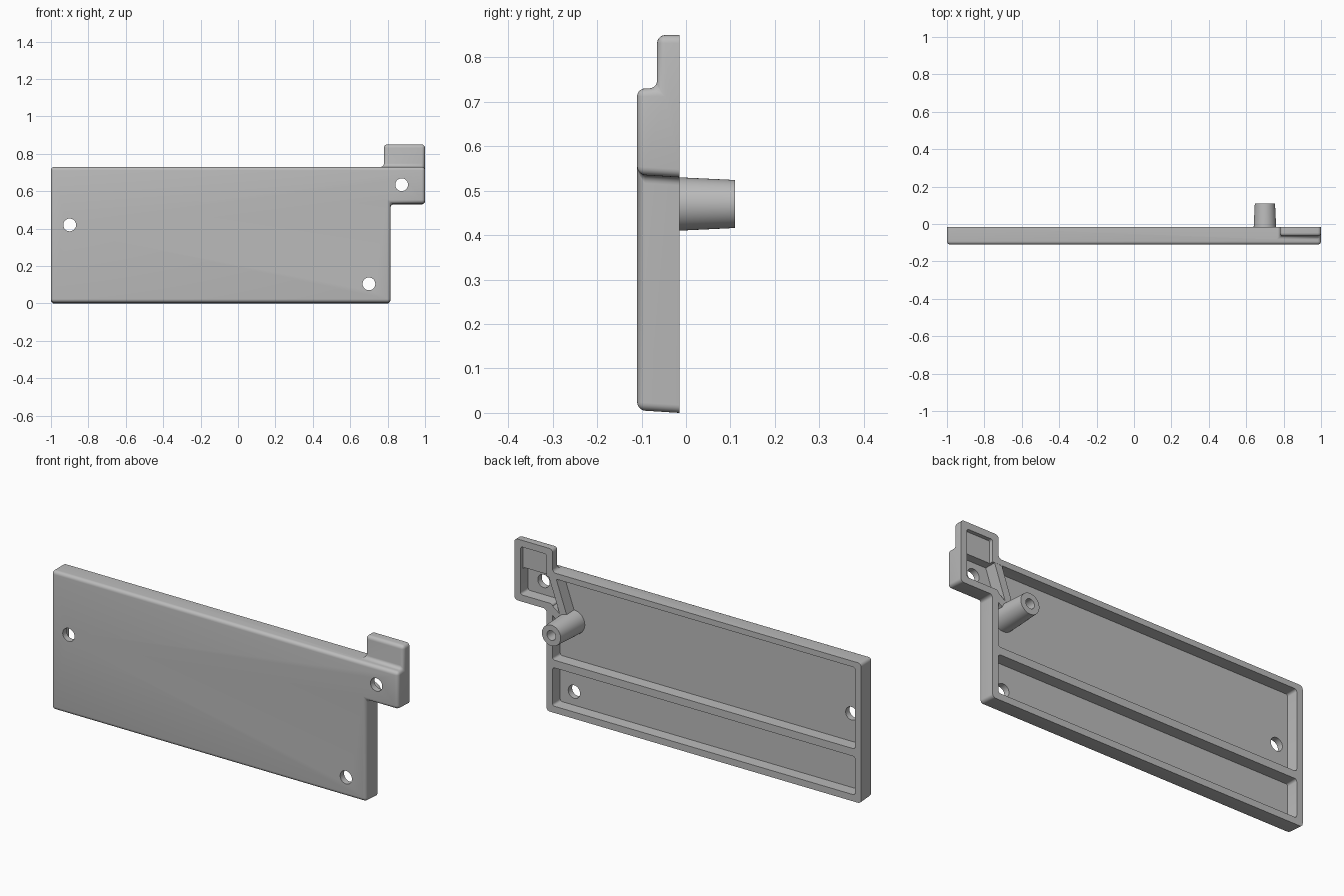
import bpy
import bmesh
import math
from mathutils import Vector

if "Cube" in bpy.data.objects:
    bpy.data.objects.remove(bpy.data.objects["Cube"])

FRONT, STEP, BACK, FLOOR = -0.11, -0.065, -0.015, -0.078

grey = bpy.data.materials.new("plain grey")
grey.use_nodes = True
grey.diffuse_color = (0.5, 0.5, 0.5, 1)
grey.node_tree.nodes["Principled BSDF"].inputs["Base Color"].default_value = (0.5, 0.5, 0.5, 1)


def make_object(name, bm):
    bmesh.ops.recalc_face_normals(bm, faces=bm.faces)
    mesh = bpy.data.meshes.new(name)
    bm.to_mesh(mesh)
    bm.free()
    mesh.materials.append(grey)
    obj = bpy.data.objects.new(name, mesh)
    bpy.context.collection.objects.link(obj)
    return obj


def prism(name, outline, y0, y1, corner=0):
    """Extrude an x-z outline along y, optionally rounding its corners."""
    bm = bmesh.new()
    face = bm.faces.new([bm.verts.new((x, y0, z)) for x, z in outline])
    grown = bmesh.ops.extrude_face_region(bm, geom=[face])["geom"]
    moved = [v for v in grown if isinstance(v, bmesh.types.BMVert)]
    bmesh.ops.translate(bm, verts=moved, vec=(0, y1 - y0, 0))
    if corner:
        edges = [e for e in bm.edges if abs(e.verts[0].co.y - e.verts[1].co.y) > 0.001]
        bmesh.ops.bevel(bm, geom=edges, offset=corner, segments=4, profile=0.5, affect='EDGES')
    return make_object(name, bm)


def rectangle(x0, x1, z0, z1):
    return [(x0, z0), (x1, z0), (x1, z1), (x0, z1)]


def lathe(name, profile, x, z, sides=48):
    """Turn a closed (radius, y) profile round an axis along y."""
    bm = bmesh.new()
    verts = [bm.verts.new((x + r, y, z)) for r, y in profile]
    edges = [bm.edges.new(pair) for pair in zip(verts, verts[1:])]
    bmesh.ops.spin(bm, geom=verts + edges, cent=(x, 0, z), axis=(0, 1, 0),
                   angle=math.tau, steps=sides)
    bmesh.ops.remove_doubles(bm, verts=bm.verts, dist=0.0001)
    return make_object(name, bm)


def cut(target, cutter):
    cutter.hide_render = True
    mod = target.modifiers.new("cut", 'BOOLEAN')
    mod.operation, mod.solver, mod.object = 'DIFFERENCE', 'EXACT', cutter
    bpy.context.view_layer.objects.active = target
    bpy.ops.object.modifier_apply(modifier=mod.name)
    bpy.data.objects.remove(cutter)


def smooth(obj):
    bpy.ops.object.select_all(action='DESELECT')
    obj.select_set(True)
    bpy.context.view_layer.objects.active = obj
    bpy.ops.object.shade_smooth_by_angle(angle=math.radians(35))


# Cover plate: filled cells of a coarse grid give the stepped outline
xs, ys, zs = [-1, 0.78, 0.815, 1], [FRONT, STEP, BACK], [0, 0.53, 0.73, 0.85]


def filled(i, j, k):
    if not (0 <= i < 3 and 0 <= j < 2 and 0 <= k < 3):
        return False
    return (i < 2, True, i > 0 and j == 1)[k] or (k == 2 and i > 0 and j == 1)


bm = bmesh.new()
for i in range(3):
    for j in range(2):
        for k in range(3):
            if not filled(i, j, k):
                continue
            for axis in range(3):
                for side in (0, 1):
                    near = [i, j, k]
                    near[axis] += 2 * side - 1
                    if filled(*near):
                        continue
                    quad = []
                    for a, b in ((0, 0), (1, 0), (1, 1), (0, 1)):
                        c = [i, j, k]
                        c[axis] += side
                        c[(axis + 1) % 3] += a
                        c[(axis + 2) % 3] += b
                        quad.append(bm.verts.new((xs[c[0]], ys[c[1]], zs[c[2]])))
                    bm.faces.new(quad)
bmesh.ops.remove_doubles(bm, verts=bm.verts, dist=0.0001)
bmesh.ops.recalc_face_normals(bm, faces=bm.faces)
bmesh.ops.dissolve_limit(bm, angle_limit=0.02, verts=bm.verts, edges=bm.edges)

# Round every edge except the flat back rim
rounded = [e for e in bm.edges if min(v.co.y for v in e.verts) < BACK - 0.001]
bmesh.ops.bevel(bm, geom=rounded, offset=0.018, segments=5, profile=0.5, affect='EDGES')

# Slight moulding draft on the undersides
for v in bm.verts:
    if v.co.z < 0.6:
        v.co.z += 0.006 * (BACK - v.co.y) / (BACK - FRONT)
plate = make_object("cover_plate", bm)

# Hollow back: two long pockets and the shallow tab pocket
upper = [(-0.965, 0.275), (0.78, 0.275), (0.78, 0.565), (0.965, 0.565),
         (0.965, 0.7), (-0.965, 0.7)]
cut(plate, prism("upper_pocket", upper, FLOOR, 0.05, 0.012))
cut(plate, prism("lower_pocket", rectangle(-0.965, 0.78, 0.035, 0.235), FLOOR, 0.05, 0.012))
cut(plate, prism("tab_pocket", rectangle(0.815, 0.964, 0.62, 0.815), STEP + 0.03, 0.05, 0.01))

# Screw holes
for x, z in ((-0.9, 0.42), (0.875, 0.635), (0.7, 0.105)):
    cut(plate, lathe("screw_hole", [(0, -0.3), (0.034, -0.3), (0.034, 0.3), (0, 0.3)], x, z))
smooth(plate)

# Hollow tapered post
post = Vector((0.7, 0.47))
smooth(lathe("post", [(0, FLOOR - 0.01), (0.062, FLOOR - 0.01), (0.06, BACK), (0.054, 0.11),
                      (0.025, 0.11), (0.025, FLOOR + 0.01), (0, FLOOR + 0.01)], *post))

# Braces from the post to the corners of the rim
for name, end in (("tab_brace", (0.785, 0.712)), ("wall_brace", (0.795, 0.54))):
    along = (Vector(end) - post).normalized()
    side = Vector((-along.y, along.x)) * 0.02
    start = post + along * 0.045
    tip = Vector(end)
    outline = [tuple(p) for p in (start - side, tip - side, tip + side, start + side)]
    prism(name, outline, FLOOR - 0.01, BACK - 0.001)
